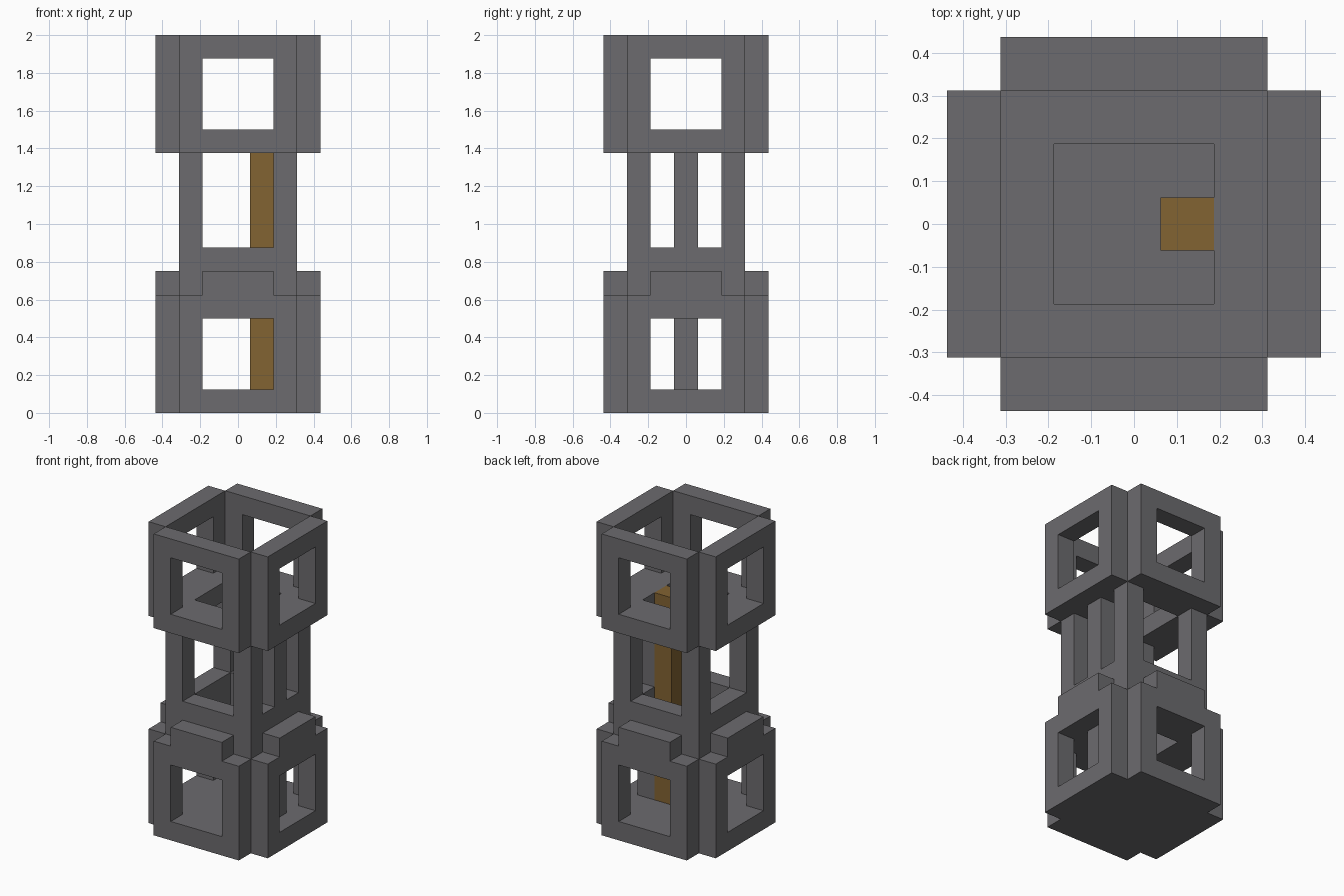
import bpy, bmesh
from math import pi
from mathutils import Matrix

cube = bpy.data.objects.get("Cube")
if cube:
    bpy.data.objects.remove(cube)

U = 0.125  # one building block


def material(name, rgb):
    mat = bpy.data.materials.new(name)
    mat.use_nodes = True
    mat.diffuse_color = (*rgb, 1)
    mat.node_tree.nodes["Principled BSDF"].inputs["Base Color"].default_value = (*rgb, 1)
    return mat


stone = material("stone_grey", (0.150, 0.147, 0.156))
wood = material("wood_brown", (0.223, 0.125, 0.032))


def rect(x0, y0, x1, y1):
    return [(x0, y0), (x1, y0), (x1, y1), (x0, y1)]


def prism(name, loops, low, high, mat, upright=False, turn=0):
    """Extrude an outline (with optional hole) from low to high, in block units.
    Upright outlines lie in x-z and extrude along y; others extrude along z."""
    bm = bmesh.new()
    for loop in loops:
        verts = [bm.verts.new((a, low, b) if upright else (a, b, low)) for a, b in loop]
        for i, v in enumerate(verts):
            bm.edges.new((v, verts[i - 1]))
    bmesh.ops.triangle_fill(bm, use_beauty=True, edges=bm.edges[:])
    caps = bmesh.ops.extrude_face_region(bm, geom=bm.faces[:], use_keep_orig=True)
    moved = [g for g in caps["geom"] if isinstance(g, bmesh.types.BMVert)]
    depth = high - low
    bmesh.ops.translate(bm, verts=moved, vec=(0, depth, 0) if upright else (0, 0, depth))
    bmesh.ops.recalc_face_normals(bm, faces=bm.faces[:])
    bm.transform(Matrix.Rotation(turn * pi / 2, 4, "Z") @ Matrix.Scale(U, 4))
    mesh = bpy.data.meshes.new(name)
    bm.to_mesh(mesh)
    bm.free()
    mesh.materials.append(mat)
    obj = bpy.data.objects.new(name, mesh)
    bpy.context.collection.objects.link(obj)
    return obj


tower = rect(-2.5, -2.5, 2.5, 2.5)
shaft = rect(-1.5, -1.5, 1.5, 1.5)

# Floors and the collar around the ladder shaft
prism("base_floor", [tower], 0, 1, stone)
prism("middle_collar", [tower, shaft], 4, 7, stone)
prism("upper_floor", [tower, shaft], 11, 12, stone)

# Lower panels have a raised tab on top
lower_outline = [(-2.5, 0), (2.5, 0), (2.5, 5), (1.5, 5),
                 (1.5, 6), (-1.5, 6), (-1.5, 5), (-2.5, 5)]
for turn, side in enumerate(("front", "left", "back", "right")):
    prism(side + "_lower_panel", [lower_outline, rect(-1.5, 1, 1.5, 4)],
          -3.5, -2.5, stone, True, turn)
    prism(side + "_upper_panel", [rect(-2.5, 11, 2.5, 16), rect(-1.5, 12, 1.5, 15)],
          -3.5, -2.5, stone, True, turn)
    prism(side + "_corner_post", [rect(1.5, -2.5, 2.5, -1.5)], 7, 11, stone, turn=turn)

# Ladder and the stone spine it leans on
spine = rect(1.5, -0.5, 2.5, 0.5)
prism("lower_spine", [spine], 1, 4, stone)
prism("upper_spine", [spine], 7, 11, stone)
prism("ladder", [rect(0.5, -0.5, 1.5, 0.5)], 1, 12, wood)
